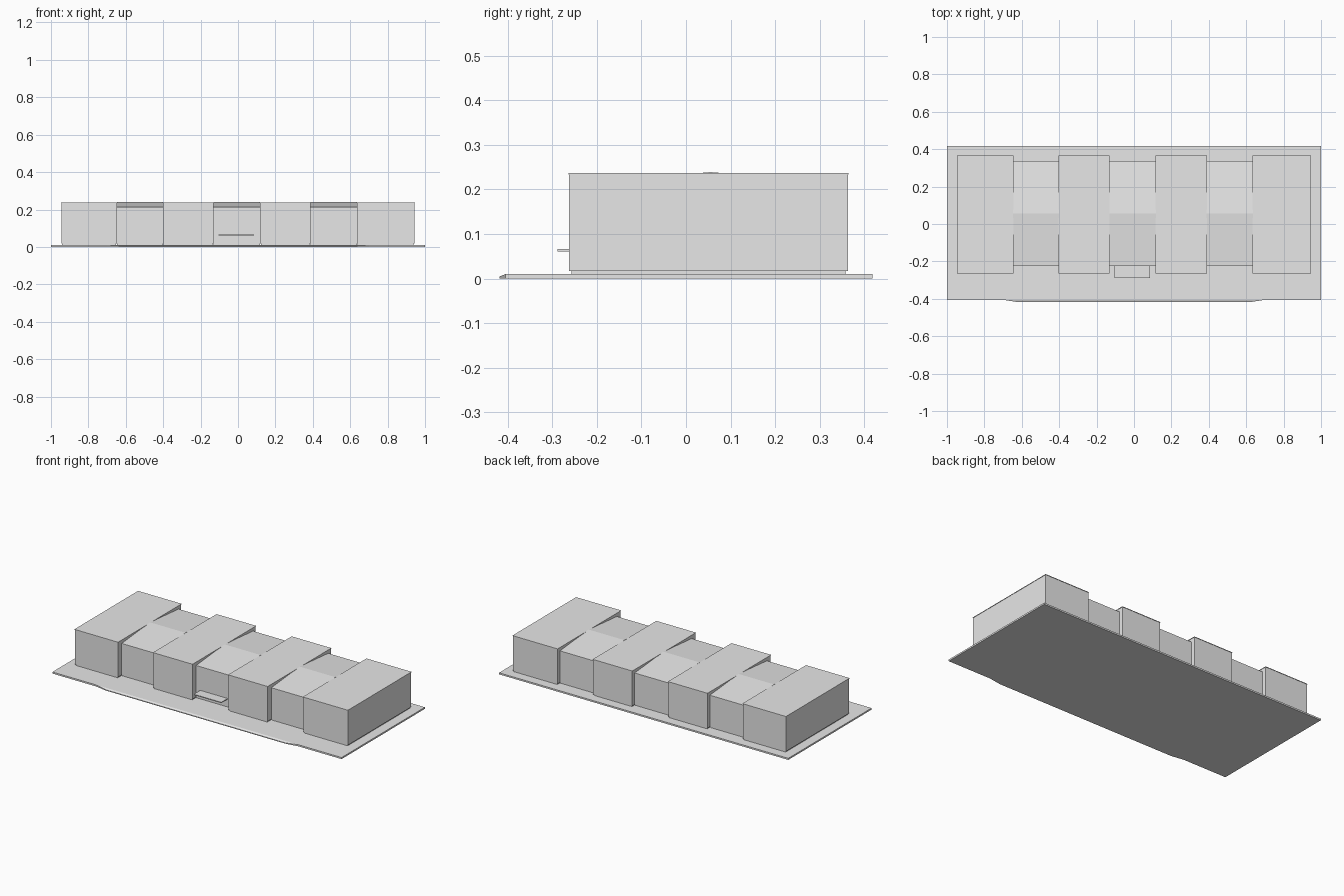
import bpy
import bmesh

cube = bpy.data.objects.get("Cube")
if cube:
    bpy.data.objects.remove(cube, do_unlink=True)

grey = bpy.data.materials.new("plain_grey")
grey.use_nodes = True
grey.diffuse_color = (0.8, 0.8, 0.8, 1)
grey.node_tree.nodes["Principled BSDF"].inputs["Base Color"].default_value = (0.8, 0.8, 0.8, 1)


def extrude(name, points, direction):
    """Extrude a closed outline along a direction into a solid part."""
    bm = bmesh.new()
    face = bm.faces.new([bm.verts.new(p) for p in points])
    side = bmesh.ops.extrude_face_region(bm, geom=[face])["geom"]
    verts = [v for v in side if isinstance(v, bmesh.types.BMVert)]
    bmesh.ops.translate(bm, verts=verts, vec=direction)
    bmesh.ops.recalc_face_normals(bm, faces=bm.faces)
    mesh = bpy.data.meshes.new(name)
    bm.to_mesh(mesh)
    bm.free()
    mesh.materials.append(grey)
    obj = bpy.data.objects.new(name, mesh)
    bpy.context.scene.collection.objects.link(obj)
    return obj


def box(name, x0, x1, y0, y1, z0, z1):
    outline = [(x0, y0, z0), (x1, y0, z0), (x1, y1, z0), (x0, y1, z0)]
    return extrude(name, outline, (0, 0, z1 - z0))


GROUND, FLOOR, TOP, EAVE = 0.01, 0.017, 0.237, 0.214
FRONT, BACK = -0.262, 0.363

# Paved site slab
box("site_slab", -1, 1, -0.405, 0.418, 0, GROUND)

# Sloped kerb ramp along the front, tapered at both ends
bm = bmesh.new()
rings = []
for half, y, z in ((0.70, -0.405, GROUND), (0.62, -0.418, 0.005),
                   (0.62, -0.418, 0), (0.70, -0.405, 0)):
    rings.append([bm.verts.new((s * half, y, z)) for s in (-1, 1)])
for a, b in zip(rings, rings[1:]):
    bm.faces.new((a[0], a[1], b[1], b[0]))
for s in (0, 1):
    bm.faces.new([r[s] for r in rings])
bmesh.ops.recalc_face_normals(bm, faces=bm.faces)
mesh = bpy.data.meshes.new("front_ramp")
bm.to_mesh(mesh)
bm.free()
mesh.materials.append(grey)
bpy.context.scene.collection.objects.link(bpy.data.objects.new("front_ramp", mesh))

# Tall flat-roofed blocks, each with a recessed plinth and a thin roof edge
blocks = [(-0.945, -0.647), (-0.402, -0.132), (0.118, 0.388), (0.635, 0.943)]
for i, (x0, x1) in enumerate(blocks, 1):
    box(f"block_plinth_{i}", x0 + .005, x1 - .005, FRONT + .005, BACK - .005, GROUND, FLOOR)
    box(f"block_walls_{i}", x0, x1, FRONT, BACK, FLOOR, TOP - .003)
    box(f"block_roof_{i}", x0 - .002, x1 + .002, FRONT - .002, BACK + .002, TOP - .003, TOP)

# Set-back gabled links between the blocks
for i, (left, right) in enumerate(zip(blocks, blocks[1:]), 1):
    x0, x1 = left[1], right[0]
    box(f"link_plinth_{i}", x0, x1, -0.22, 0.333, GROUND, FLOOR)
    gable = [(-0.225, FLOOR), (0.338, FLOOR), (0.338, EAVE), (0.055, TOP + .002), (-0.225, EAVE)]
    extrude(f"link_{i}", [(x0, y, z) for y, z in gable], (x1 - x0, 0, 0))

# Entrance canopy
box("entrance_canopy", -0.104, 0.086, -0.288, -0.225, 0.061, 0.066)
